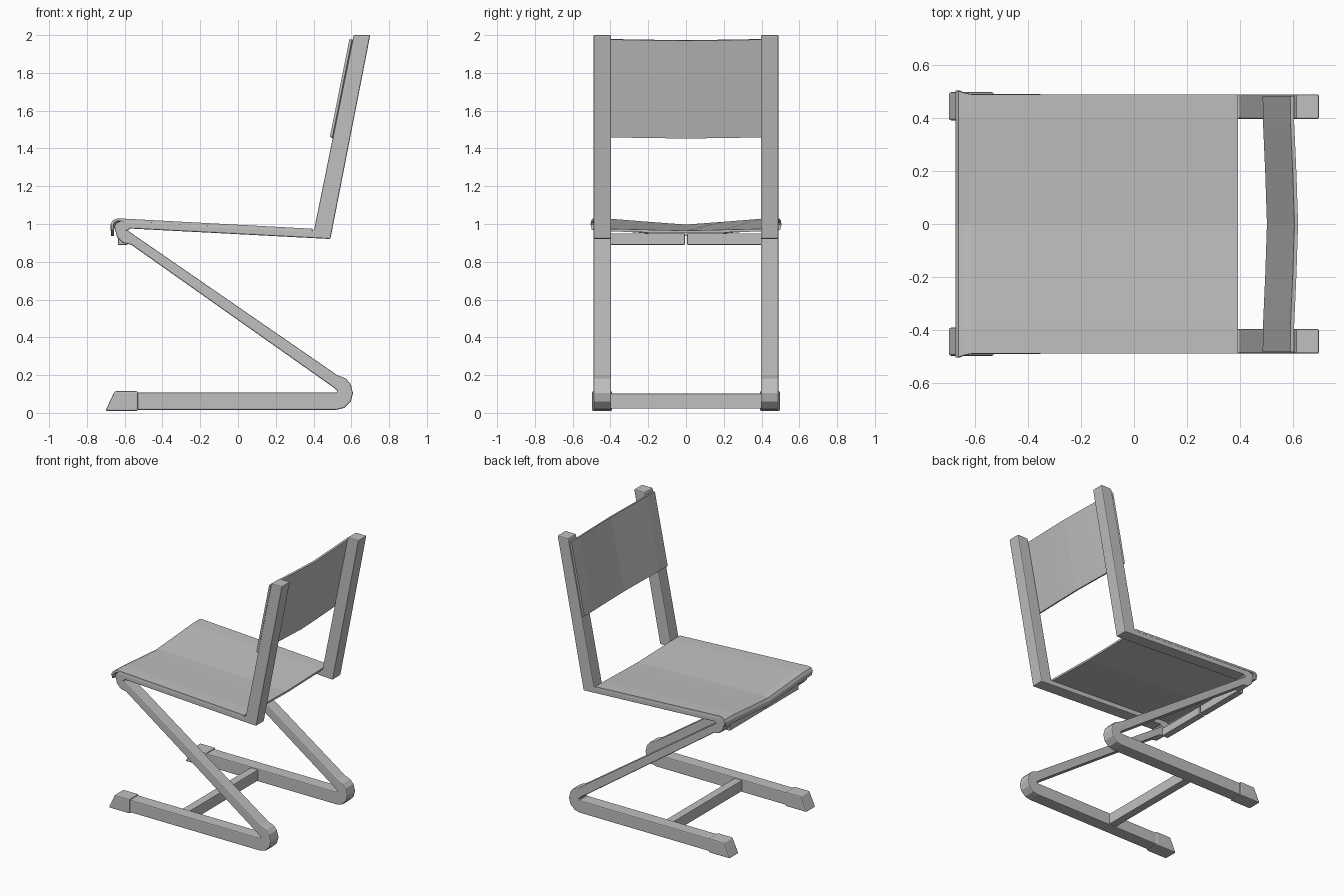
import bpy, bmesh

if "Cube" in bpy.data.objects:
    bpy.data.objects.remove(bpy.data.objects["Cube"])

grey = bpy.data.materials.new("light grey")
grey.diffuse_color = (0.53, 0.53, 0.53, 1)
grey.use_nodes = True
grey.node_tree.nodes["Principled BSDF"].inputs["Base Color"].default_value = grey.diffuse_color


def finish(name, bm, bevel=0.0, thick=0.0):
    bmesh.ops.recalc_face_normals(bm, faces=bm.faces[:])
    me = bpy.data.meshes.new(name)
    bm.to_mesh(me)
    bm.free()
    ob = bpy.data.objects.new(name, me)
    bpy.context.collection.objects.link(ob)
    me.materials.append(grey)
    if thick:
        m = ob.modifiers.new("thickness", 'SOLIDIFY')
        m.thickness = thick
        m.offset = 0
    if bevel:
        m = ob.modifiers.new("soft edges", 'BEVEL')
        m.width = bevel
        m.segments = 2
        m.limit_method = 'ANGLE'
        m.angle_limit = 0.9
    return ob


def extrude_profile(name, pts, y0, y1, bevel=0.008):
    """Side outline (x, z) extruded from y0 to y1."""
    bm = bmesh.new()
    a = [bm.verts.new((x, y0, z)) for x, z in pts]
    b = [bm.verts.new((x, y1, z)) for x, z in pts]
    n = len(pts)
    bm.faces.new(a)
    bm.faces.new(b[::-1])
    for i in range(n):
        j = (i + 1) % n
        bm.faces.new((a[i], b[i], b[j], a[j]))
    return finish(name, bm, bevel)


def sheet(name, rows, thick):
    """Thin panel made from rows of points."""
    bm = bmesh.new()
    vs = [[bm.verts.new(p) for p in r] for r in rows]
    for r, q in zip(vs, vs[1:]):
        for i in range(len(r) - 1):
            bm.faces.new((r[i], r[i + 1], q[i + 1], q[i]))
    return finish(name, bm, 0, thick)


def box_pts(x0, x1, z0, z1):
    return [(x0, z0), (x1, z0), (x1, z1), (x0, z1)]


# zigzag frame outline: base rail, rear bend, diagonal, front bend, seat rail, back post
frame = [(-0.56, 0.016), (0.52, 0.016), (0.562, 0.026), (0.597, 0.06), (0.609, 0.105),
         (0.595, 0.155), (0.57, 0.182), (0.525, 0.2),
         (-0.585, 0.966), (-0.57, 0.976), (0.48, 0.921), (0.489, 0.921),
         (0.70, 2.0), (0.612, 2.0), (0.402, 0.965),
         (-0.62, 1.017), (-0.645, 1.005), (-0.655, 0.985), (-0.64, 0.93),
         (-0.61, 0.9), (-0.565, 0.89),
         (0.505, 0.135), (0.527, 0.115), (0.52, 0.108), (-0.56, 0.108)]
foot = [(-0.702, 0.01), (-0.53, 0.01), (-0.53, 0.115), (-0.653, 0.115)]

for s, side in ((-1, "front"), (1, "back")):
    extrude_profile(side + "_side_frame", frame, s * 0.396, s * 0.49)
    extrude_profile(side + "_foot_cap", foot, s * 0.391, s * 0.498)
    # half of the split cross bar under the seat's front edge
    extrude_profile(side + "_seat_crossbar", box_pts(-0.635, -0.585, 0.89, 0.95),
                    s * 0.006, s * 0.40, 0.004)

# floor cross bar
extrude_profile("base_crossbar", box_pts(-0.175, -0.115, 0.022, 0.102), -0.4, 0.4, 0.004)

# seat panel: shallow valley across, rolled front lip
seat_line = [(0.393, 0.968, 0.49), (-0.615, 1.022, 0.49), (-0.64, 1.022, 0.495),
             (-0.658, 1.014, 0.502), (-0.667, 0.998, 0.505), (-0.664, 0.968, 0.498)]
rows = []
for x, z, w in seat_line:
    sag = 0.01 + 0.022 * min(1, (0.393 - x) / 1.0)
    rows.append([(x, t * w, z - d * sag) for t, d in
                 ((-1, 0), (-0.8, 0.06), (-0.4, 0.55), (0, 1), (0.4, 0.55), (0.8, 0.06), (1, 0))])
sheet("seat", rows, 0.014)

# backrest panel: bowed backwards between the posts
rows = []
for x, z in ((0.493, 1.46), (0.597, 1.978)):
    rows.append([(x + d * 0.016, t * 0.483, z - d * 0.006) for t, d in
                 ((-1, 0), (-0.8, 0.06), (-0.4, 0.6), (0, 1), (0.4, 0.6), (0.8, 0.06), (1, 0))])
sheet("backrest", rows, 0.014)
